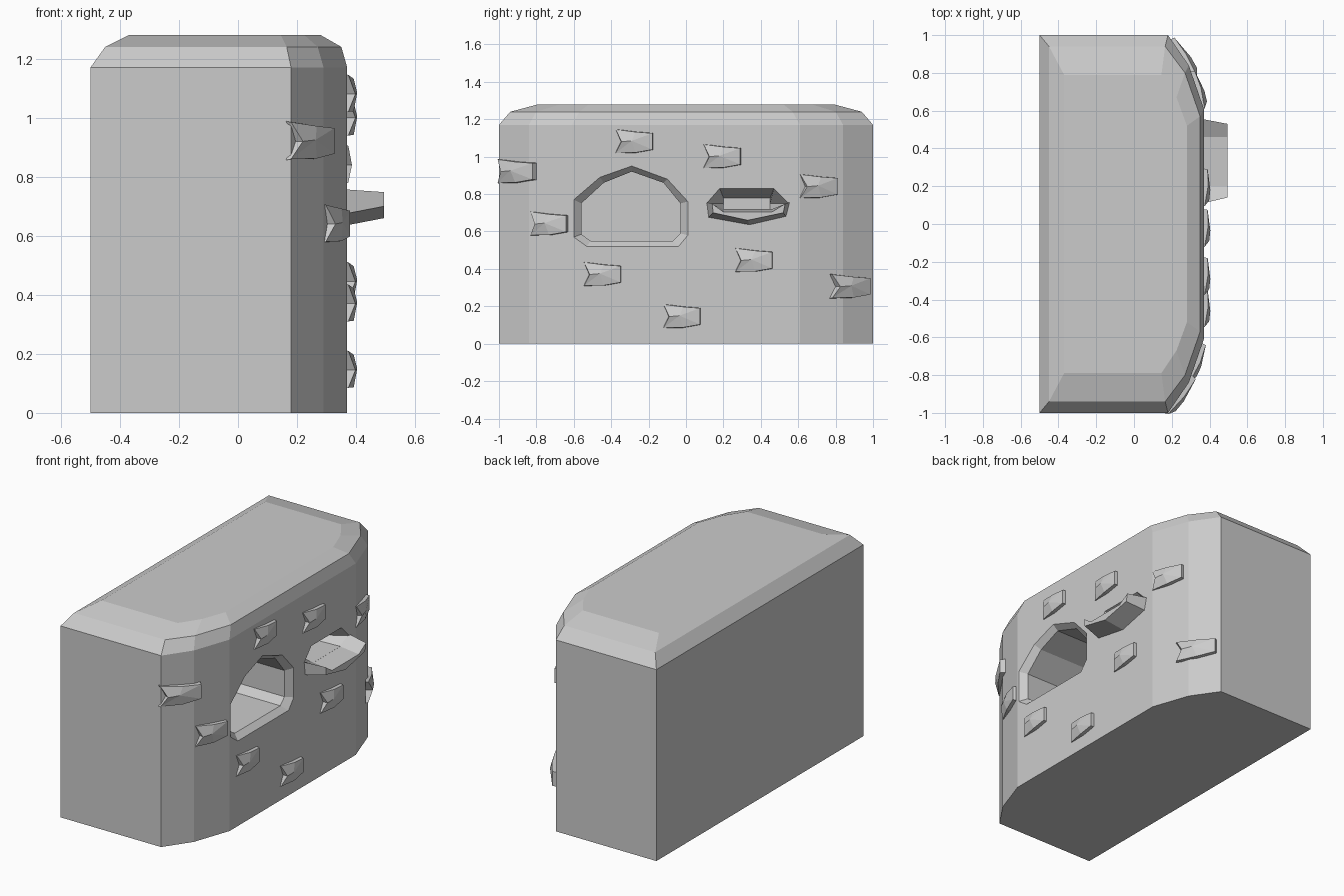
import bpy, bmesh
from mathutils import Vector

cube = bpy.data.objects.get("Cube")
if cube:
    bpy.data.objects.remove(cube)

stone = bpy.data.materials.new("stone_grey")
stone.use_nodes = True
GREY = (0.6, 0.6, 0.6, 1)
stone.diffuse_color = GREY
stone.node_tree.nodes["Principled BSDF"].inputs["Base Color"].default_value = GREY


def finish(name, bm):
    bmesh.ops.recalc_face_normals(bm, faces=bm.faces)
    mesh = bpy.data.meshes.new(name)
    bm.to_mesh(mesh)
    bm.free()
    mesh.materials.append(stone)
    obj = bpy.data.objects.new(name, mesh)
    bpy.context.collection.objects.link(obj)
    return obj


def loft(name, sections):
    """Skin a closed solid through rings of equal length."""
    bm = bmesh.new()
    rings = [[bm.verts.new(p) for p in ring] for ring in sections]
    n = len(rings[0])
    for a, b in zip(rings, rings[1:]):
        for i in range(n):
            j = (i + 1) % n
            bm.faces.new((a[i], a[j], b[j], b[i]))
    bm.faces.new(rings[0])
    bm.faces.new(rings[-1])
    return finish(name, bm)


def at_x(x, outline):
    return [(x, y, z) for y, z in outline]


def level(z, half):
    """Mirror half of the footprint across y."""
    return [(x, -y, z) for x, y in half] + [(x, y, z) for x, y in reversed(half)]


def cut(target, cutter):
    cutter.hide_render = True
    mod = target.modifiers.new("cut", "BOOLEAN")
    mod.operation = "DIFFERENCE"
    mod.solver = "EXACT"
    mod.object = cutter
    bpy.context.view_layer.objects.active = target
    bpy.ops.object.modifier_apply(modifier=mod.name)
    bpy.data.objects.remove(cutter)


# Block with a faceted side and a two-step bevelled top
foot = [(-.5, 1), (.18, 1), (.29, .84), (.37, .61)]
shoulder = [(-.45, .94), (.165, .94), (.27, .8), (.35, .57)]
crown = [(-.37, .79), (.145, .79), (.225, .67), (.28, .52)]
body = loft("wall_block", [level(0, foot), level(1.17, foot),
                           level(1.24, shoulder), level(1.28, crown)])

# Arched opening with a chamfered rim
rim = [(-.6, .77), (-.46, .89), (-.29, .95), (-.1, .88), (.01, .76),
       (.01, .58), (-.04, .52), (-.53, .52), (-.6, .57)]
bore = [(-.56, .75), (-.44, .86), (-.29, .92), (-.12, .86), (-.03, .75),
        (-.03, .59), (-.07, .55), (-.51, .55), (-.56, .585)]
cut(body, loft("opening_cutter", [at_x(.38, rim), at_x(.37, rim),
                                  at_x(.335, bore), at_x(-.25, bore)]))

# Tapered slot above the spout
slot = [(.11, .75), (.18, .83), (.47, .83), (.55, .75), (.46, .72), (.2, .72)]
slot_end = [(.2, .75), (.2, .78), (.45, .78), (.45, .75), (.45, .72), (.2, .72)]
cut(body, loft("slot_cutter", [at_x(.38, slot), at_x(.37, slot), at_x(.2, slot_end)]))

# Protruding spout with a shallow trough
root = [(.11, .757), (.2, .72), (.46, .72), (.555, .757), (.535, .68), (.34, .635), (.12, .675)]
tip = [(.14, .748), (.2, .705), (.46, .705), (.53, .748), (.52, .70), (.33, .66), (.145, .70)]
loft("spout", [at_x(.365, root), at_x(.495, tip)])

# Chipped stones set on the faceted side
stone_edge = [(-.105, .065, .004), (0, .052, .022), (.09, .045, .02),
              (.09, -.042, .02), (0, -.058, .022), (-.105, -.06, .004), (-.075, 0, .028)]


def side_frame(y):
    """Point, tangent and outward normal on the side at y."""
    path = [Vector((x, -d, 0)) for x, d in foot[1:]] + [Vector((x, d, 0)) for x, d in reversed(foot[1:])]
    for a, b in zip(path, path[1:]):
        if y <= b.y:
            break
    tangent = (b - a) / (b.y - a.y)
    normal = Vector((tangent.y, -tangent.x, 0)).normalized()
    return a + tangent * (y - a.y), tangent, normal


def chip(index, y, z):
    origin, tangent, normal = side_frame(y)
    origin.z = z
    bm = bmesh.new()

    def place(u, v, w):
        return bm.verts.new(origin + tangent * u + Vector((0, 0, v)) + normal * w)

    base = [place(u * 1.05, v * 1.05, -.012) for u, v, w in stone_edge]
    top = [place(*p) for p in stone_edge]
    peak = place(-.02, .005, .034)
    for i in range(len(top)):
        j = (i + 1) % len(top)
        bm.faces.new((base[i], base[j], top[j], top[i]))
        bm.faces.new((top[i], top[j], peak))
    bm.faces.new(base)
    finish(f"stone_chip_{index}", bm)


spots = [(-.9, .92), (-.27, 1.08), (.2, 1.0), (.715, .84), (-.725, .64),
         (-.44, .37), (.37, .445), (.885, .305), (-.015, .145)]
for i, (y, z) in enumerate(spots, 1):
    chip(i, y, z)
